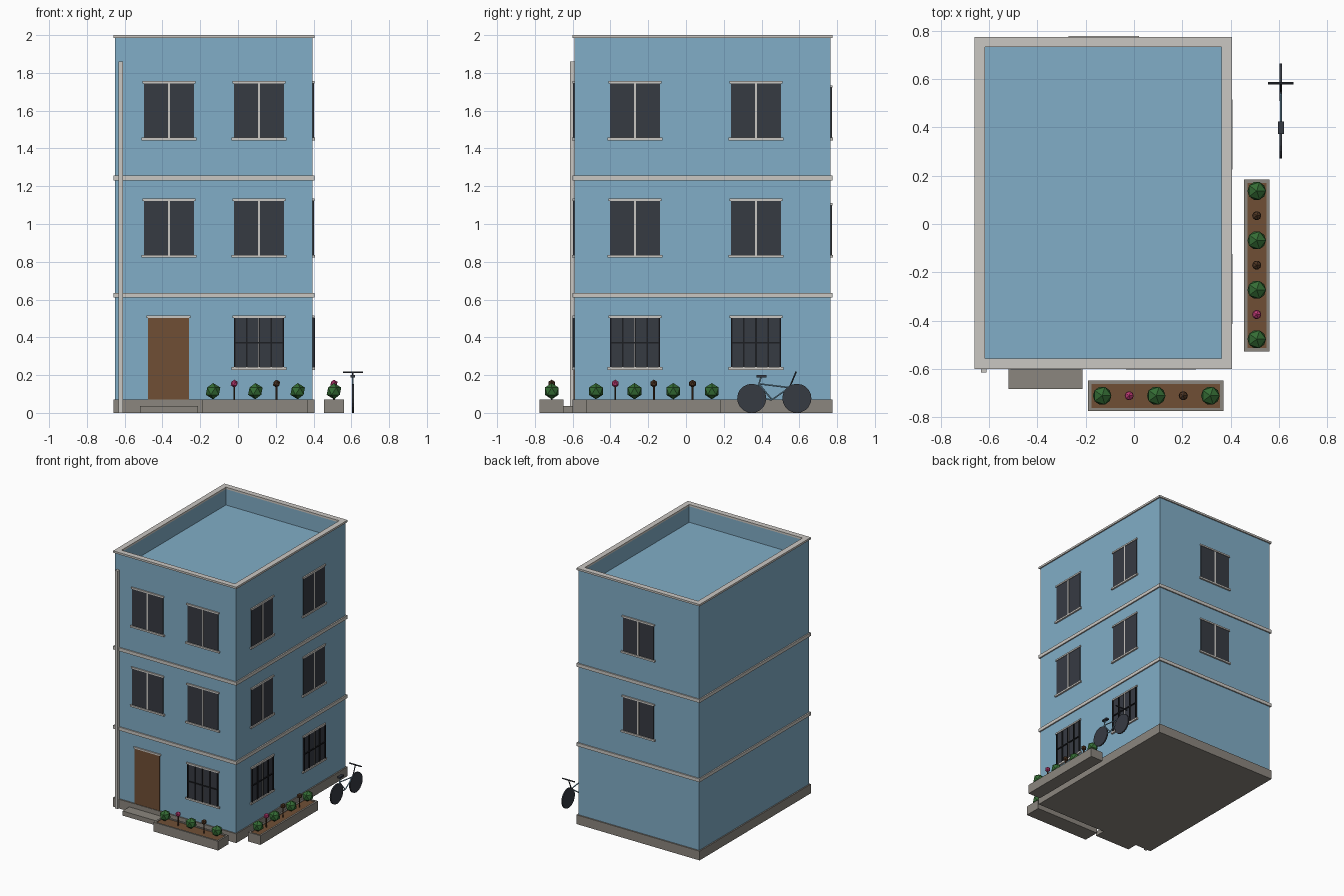
import bpy, bmesh
from mathutils import Vector

if "Cube" in bpy.data.objects:
    bpy.data.objects.remove(bpy.data.objects["Cube"])


def material(name, r, g, b):
    m = bpy.data.materials.new(name)
    m.use_nodes = True
    m.diffuse_color = (r, g, b, 1)
    m.node_tree.nodes["Principled BSDF"].inputs["Base Color"].default_value = (r, g, b, 1)
    return m


BLUE = material("wall blue", 0.22, 0.42, 0.57)
TRIM = material("pale trim", 0.59, 0.57, 0.54)
STONE = material("grey stone", 0.26, 0.24, 0.21)
GLASS = material("dark glass", 0.037, 0.043, 0.055)
BROWN = material("brown", 0.16, 0.078, 0.036)
GREEN = material("leaf green", 0.035, 0.15, 0.035)
PINK = material("petal pink", 0.5, 0.04, 0.17)
DARK_BROWN = material("dark brown", 0.075, 0.035, 0.016)
BLACK = material("iron black", 0.012, 0.013, 0.016)

# Wall planes of the building
X0, X1, Y0, Y1 = -0.65, 0.395, -0.59, 0.765


def finish(name, bm, mat):
    bmesh.ops.recalc_face_normals(bm, faces=bm.faces[:])
    mesh = bpy.data.meshes.new(name)
    bm.to_mesh(mesh)
    bm.free()
    mesh.materials.append(mat)
    ob = bpy.data.objects.new(name, mesh)
    bpy.context.collection.objects.link(ob)
    return ob


def box(name, xs, ys, zs, mat, inset=0, drop=0):
    """Box between limits; optionally the top face is inset and lowered."""
    bm = bmesh.new()
    bmesh.ops.create_cube(bm, size=1)
    for v in bm.verts:
        v.co = [lim[1] if c > 0 else lim[0] for c, lim in zip(v.co, (xs, ys, zs))]
    if inset:
        bm.faces.ensure_lookup_table()
        top = max(bm.faces, key=lambda f: f.calc_center_median().z)
        bmesh.ops.inset_region(bm, faces=[top], thickness=inset, use_even_offset=True)
        low = bmesh.ops.extrude_discrete_faces(bm, faces=[top])["faces"][0]
        for v in low.verts:
            v.co.z -= drop
    return finish(name, bm, mat)


def rod(name, a, b, radius, mat, sides=8):
    """Cylinder between two points."""
    a, b = Vector(a), Vector(b)
    bm = bmesh.new()
    bmesh.ops.create_cone(bm, cap_ends=True, segments=sides, radius1=radius,
                          radius2=radius, depth=(b - a).length)
    turn = (b - a).to_track_quat("Z", "Y")
    for v in bm.verts:
        v.co = turn @ v.co + (a + b) / 2
    return finish(name, bm, mat)


def ball(name, centre, radius, mat):
    bm = bmesh.new()
    bmesh.ops.create_icosphere(bm, subdivisions=1, radius=radius)
    bmesh.ops.translate(bm, verts=bm.verts[:], vec=centre)
    return finish(name, bm, mat)


def panel(name, side, u, z, depth, mat):
    """Plate standing out from one wall."""
    if side == "front":
        box(name, u, (Y0 - depth, Y0 + 0.005), z, mat)
    elif side == "back":
        box(name, u, (Y1 - 0.005, Y1 + depth), z, mat)
    else:
        box(name, (X1 - 0.005, X1 + depth), u, z, mat)


def window(side, u0, z0, z1, barred=False):
    u1 = u0 + 0.265
    mid = (u0 + u1) / 2
    label = side + "_window_"
    panel(label + "glass", side, (u0, u1), (z0, z1), 0.005, GLASS)
    panel(label + "mullion", side, (mid - 0.006, mid + 0.006), (z0, z1), 0.008, TRIM)
    panel(label + "lintel", side, (u0 - 0.008, u1 + 0.008), (z1, z1 + 0.012), 0.01, TRIM)
    panel(label + "sill", side, (u0 - 0.013, u1 + 0.013), (z0 - 0.012, z0 + 0.002), 0.013, TRIM)
    if barred:
        for i in range(5):
            u = u0 + 0.004 + i * 0.0643
            panel(label + "bar", side, (u - 0.004, u + 0.004), (z0, z1), 0.012, BLACK)
        zm = (z0 + z1) / 2
        panel(label + "crossbar", side, (u0, u1), (zm - 0.004, zm + 0.004), 0.012, BLACK)


# Building shell with sunken roof, plinth and floor bands
box("building_walls", (X0, X1), (Y0, Y1), (0.03, 1.99), BLUE, 0.032, 0.13)
wide_x, wide_y = (X0 - 0.01, X1 + 0.01), (Y0 - 0.01, Y1 + 0.01)
box("plinth", wide_x, wide_y, (0, 0.072), STONE)
for z in (0.61, 1.23):
    box("floor_band", wide_x, wide_y, (z, z + 0.026), TRIM)

# Parapet coping as four strips
cap_z, cap = (1.985, 2.0), 0.043
for x in (wide_x[0], wide_x[1] - cap):
    box("coping_side", (x, x + cap), wide_y, cap_z, TRIM)
for y in (wide_y[0], wide_y[1] - cap):
    box("coping_end", (wide_x[0] + cap, wide_x[1] - cap), (y, y + cap), cap_z, TRIM)

# Windows
for z0, z1 in ((0.835, 1.122), (1.455, 1.745)):
    for u in (-0.498, -0.021):
        window("front", u, z0, z1)
    for u in (-0.402, 0.238):
        window("right", u, z0, z1)
    window("back", -0.258, z0, z1 - 0.023)
window("front", -0.021, 0.24, 0.503, True)
for u in (-0.402, 0.238):
    window("right", u, 0.24, 0.503, True)

# Door, step and downpipe
panel("door", "front", (-0.476, -0.26), (0.072, 0.503), 0.006, BROWN)
panel("door_lintel", "front", (-0.484, -0.252), (0.503, 0.515), 0.01, TRIM)
box("door_step", (-0.52, -0.213), (-0.683, -0.595), (0, 0.036), STONE)
box("downpipe", (-0.633, -0.61), (-0.614, -0.588), (0, 1.86), TRIM)


def plant(kind, x, y):
    if kind == "bush":
        ball("bush", (x, y, 0.115), 0.043, GREEN)
    else:
        rod("flower_stem", (x, y, 0.055), (x, y, 0.145), 0.005, DARK_BROWN, 6)
        ball("flower_head", (x, y, 0.155), 0.021, PINK if kind == "pink" else DARK_BROWN)


def planter(name, xs, ys):
    box(name, xs, ys, (0, 0.072), STONE, 0.014, 0.012)
    box(name + "_soil", (xs[0] + 0.013, xs[1] - 0.013), (ys[0] + 0.013, ys[1] - 0.013),
        (0.05, 0.066), BROWN)


# Planters and their plants
planter("front_planter", (-0.19, 0.37), (-0.775, -0.648))
for i, kind in enumerate(("bush", "pink", "bush", "brown", "bush")):
    plant(kind, -0.132 + i * 0.112, -0.711)
planter("side_planter", (0.455, 0.562), (-0.527, 0.184))
for i, kind in enumerate(("bush", "pink", "bush", "brown", "bush", "brown", "bush")):
    plant(kind, 0.508, -0.477 + i * 0.1023)

# Bicycle: points are (y, z) in its plane
BX = 0.608
REAR, FRONT, SEAT, HEAD, CRANK, BAR = ((0.348, 0.077), (0.587, 0.077), (0.386, 0.154),
                                       (0.548, 0.134), (0.455, 0.07), (0.582, 0.215))
for y, z in (REAR, FRONT):
    rod("bicycle_wheel", (BX - 0.005, y, z), (BX + 0.005, y, z), 0.077, GLASS, 20)
for a, b in ((REAR, SEAT), (SEAT, HEAD), (SEAT, CRANK), (CRANK, HEAD), (REAR, CRANK), (HEAD, FRONT)):
    rod("bicycle_frame", (BX, *a), (BX, *b), 0.004, BLUE)
rod("bicycle_stem", (BX, *HEAD), (BX, *BAR), 0.004, GLASS)
rod("bicycle_seat_post", (BX, *SEAT), (BX, 0.398, 0.192), 0.004, BLUE)
box("bicycle_saddle", (BX - 0.012, BX + 0.012), (0.373, 0.425), (0.188, 0.2), GLASS)
rod("bicycle_handlebar", (0.555, *BAR), (0.661, *BAR), 0.005, GLASS)
